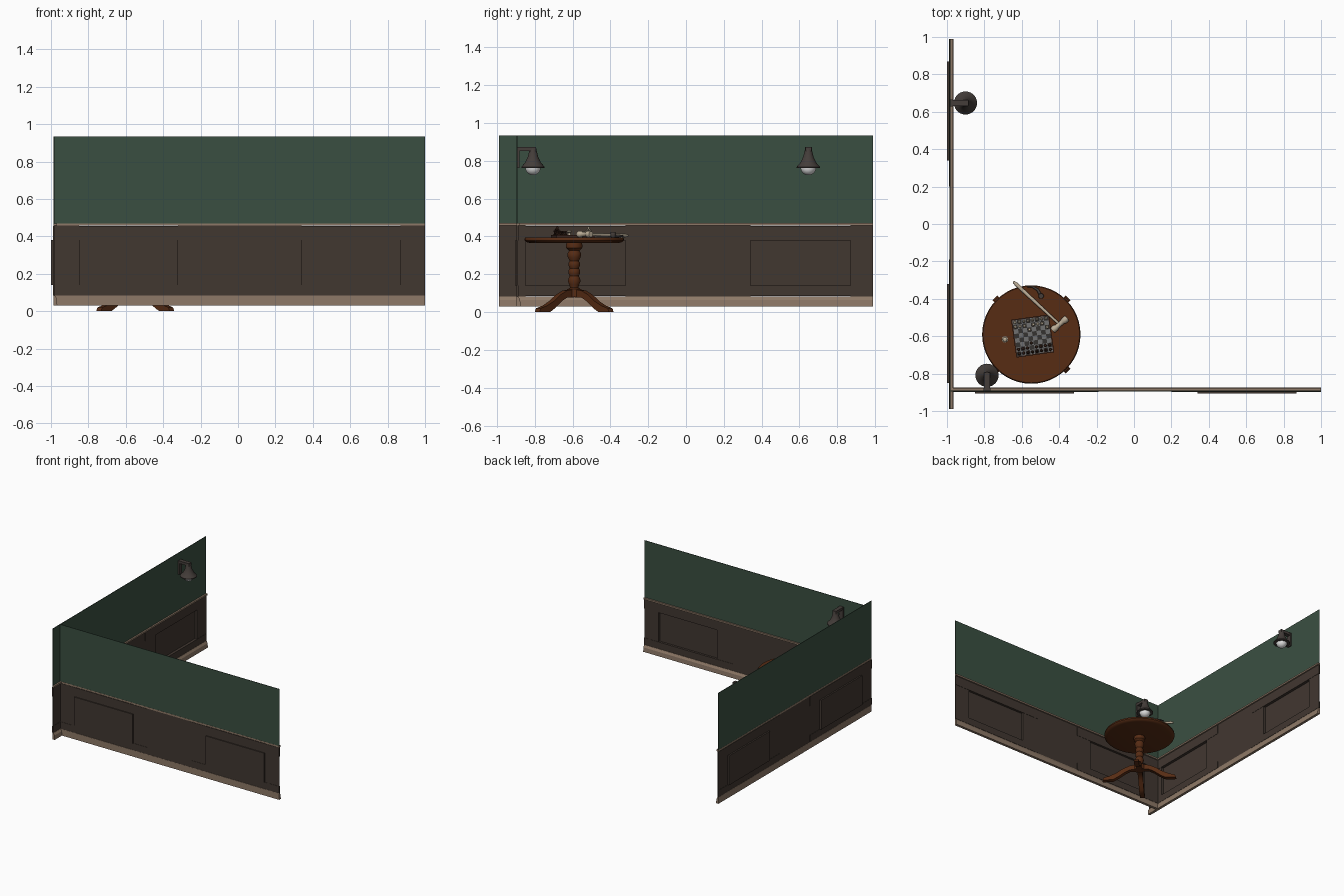
import bpy, bmesh, math, random
from mathutils import Vector, Matrix

if "Cube" in bpy.data.objects:
    bpy.data.objects.remove(bpy.data.objects["Cube"])
random.seed(4)

def mat(name, r, g, b):
    m = bpy.data.materials.new(name)
    m.diffuse_color = (r, g, b, 1)
    m.use_nodes = True
    m.node_tree.nodes["Principled BSDF"].inputs["Base Color"].default_value = m.diffuse_color
    return m

GREEN = mat("green_wall", 0.042, 0.078, 0.053)
PANEL = mat("dark_wainscot", 0.053, 0.038, 0.030)
TRIM = mat("tan_trim", 0.27, 0.19, 0.135)
WOOD = mat("mahogany", 0.095, 0.025, 0.007)
METAL = mat("lamp_metal", 0.058, 0.047, 0.042)
BULB = mat("bulb_white", 0.75, 0.75, 0.75)
IVORY = mat("ivory", 0.50, 0.42, 0.31)
DSQ = mat("dark_square", 0.035, 0.032, 0.03)
LSQ = mat("grey_square", 0.16, 0.16, 0.16)
DARK = mat("dark_piece", 0.045, 0.018, 0.010)

def finish(bm, name, mats, smooth=False):
    bmesh.ops.recalc_face_normals(bm, faces=bm.faces[:])
    me = bpy.data.meshes.new(name)
    bm.to_mesh(me)
    bm.free()
    for m in mats:
        me.materials.append(m)
    ob = bpy.data.objects.new(name, me)
    bpy.context.collection.objects.link(ob)
    if smooth:
        bpy.ops.object.select_all(action='DESELECT')
        ob.select_set(True)
        bpy.context.view_layer.objects.active = ob
        bpy.ops.object.shade_smooth_by_angle(angle=math.radians(40))
    return ob

def add_box(bm, lo, hi, M=Matrix.Identity(4)):
    lo, hi = Vector(lo), Vector(hi)
    S = Matrix.Diagonal(((hi - lo).x, (hi - lo).y, (hi - lo).z, 1))
    return bmesh.ops.create_cube(bm, size=1, matrix=M @ Matrix.Translation((lo + hi) / 2) @ S)['verts']

def add_lathe(bm, prof, M=Matrix.Identity(4), n=24):
    rings = []
    for r, z in prof:
        rings.append([bm.verts.new(M @ Vector((r * math.cos(2 * math.pi * i / n),
                                               r * math.sin(2 * math.pi * i / n), z))) for i in range(n)])
    for a, b in zip(rings, rings[1:]):
        for i in range(n):
            bm.faces.new((a[i], a[(i + 1) % n], b[(i + 1) % n], b[i]))
    bm.faces.new(rings[0])
    bm.faces.new(rings[-1])

def lathe(name, prof, m, M=Matrix.Identity(4), n=24):
    bm = bmesh.new()
    add_lathe(bm, prof, M, n)
    return finish(bm, name, [m], True)

def tube(name, pts, radii, m):
    cu = bpy.data.curves.new(name, 'CURVE')
    cu.dimensions = '3D'
    cu.bevel_depth = 1
    cu.bevel_resolution = 2
    cu.use_fill_caps = True
    s = cu.splines.new('POLY')
    s.points.add(len(pts) - 1)
    for p, c, r in zip(s.points, pts, radii):
        p.co = (*c, 1)
        p.radius = r
    cu.materials.append(m)
    ob = bpy.data.objects.new(name, cu)
    bpy.context.collection.objects.link(ob)

# Walls in (length, depth, height) coordinates; depth is positive into the room
PX = ((-0.85, -0.32), (0.34, 0.87))
def wall(tag, M, u0, u1):
    bm = bmesh.new()
    add_box(bm, (u0, -0.002, 0.465), (u1, 0.002, 0.935), M)
    finish(bm, tag + "_upper_wall", [GREEN])
    # stiles and rails
    bm = bmesh.new()
    for a, b in ((u0, PX[0][0]), (PX[0][1], PX[1][0]), (PX[1][1], u1)):
        add_box(bm, (a, -0.002, 0.08), (b, 0.004, 0.458), M)
    for a, b in ((u0, -0.19), (0.20, u1)):
        for z0, z1 in ((0.085, 0.14), (0.38, 0.455)):
            add_box(bm, (a, -0.004, z0), (b, 0.006, z1), M)
    finish(bm, tag + "_wainscot_frame", [PANEL])
    # recessed panels, open to the room
    bm = bmesh.new()
    for a, b in PX:
        vs = add_box(bm, (a, -0.012, 0.14), (b, 0.004, 0.38), M)
        inv = M.inverted()
        inner = [f for f in {f for v in vs for f in v.link_faces}
                 if all((inv @ v.co).y > 0 for v in f.verts)]
        bmesh.ops.delete(bm, geom=inner, context='FACES_ONLY')
    finish(bm, tag + "_recessed_panels", [PANEL])
    # chair rail and skirting board
    bm = bmesh.new()
    add_box(bm, (u0, -0.003, 0.457), (u1, 0.015, 0.470), M)
    prof = ((-0.003, 0.03), (0.018, 0.03), (0.016, 0.065), (0.006, 0.083), (-0.003, 0.083))
    ends = [[bm.verts.new(M @ Vector((u, d, z))) for d, z in prof] for u in (u0, u1)]
    for i in range(5):
        j = (i + 1) % 5
        bm.faces.new((ends[0][i], ends[0][j], ends[1][j], ends[1][i]))
    for e in ends:
        bm.faces.new(e)
    finish(bm, tag + "_rail_and_skirting", [TRIM])

SWAP = Matrix(((0, 1, 0, 0), (1, 0, 0, 0), (0, 0, 1, 0), (0, 0, 0, 1)))
wall("front", Matrix.Translation((0, -0.893, 0)), -0.982, 1.0)
wall("left", Matrix.Translation((-0.984, 0, 0)) @ SWAP, -0.99, 0.99)
# outermost panel backs reach x = -1
bpy.data.objects["left_recessed_panels"].location.x = -0.004

# Wall lamps
def lamp(tag, x, y, ang, reach):
    M = Matrix.Translation((x, y, 0)) @ Matrix.Rotation(ang, 4, 'Z')
    lathe(tag + "_lamp_shade", ((0.062, 0.762), (0.062, 0.768), (0.042, 0.79), (0.028, 0.82),
                                (0.019, 0.855), (0.017, 0.866)), METAL, M)
    lathe(tag + "_lamp_bulb", [(0.041 * math.cos(t * math.pi / 14), 0.764 - 0.040 * math.sin(t * math.pi / 14))
                               for t in range(7)] + [(0.002, 0.724)], BULB, M)
    bm = bmesh.new()
    add_box(bm, (-reach, -0.016, 0.852), (0.016, 0.016, 0.873), M)
    add_box(bm, (-reach, -0.018, 0.762), (-reach + 0.012, 0.018, 0.873), M)
    finish(bm, tag + "_lamp_arm", [METAL])

lamp("left", -0.901, 0.647, 0, 0.082)
lamp("front", -0.786, -0.809, math.pi / 2, 0.083)

# Round pedestal table
T = Matrix.Translation((-0.549, -0.591, 0))
lathe("table_top", ((0.235, 0.366), (0.255, 0.371), (0.263, 0.380), (0.263, 0.388), (0.258, 0.395)), WOOD, T, 48)
lathe("table_column", ((0.036, 0.08), (0.036, 0.12), (0.022, 0.13), (0.026, 0.145), (0.034, 0.165), (0.028, 0.185),
                       (0.024, 0.19), (0.031, 0.205), (0.031, 0.22), (0.024, 0.232), (0.030, 0.245), (0.030, 0.26),
                       (0.024, 0.27), (0.034, 0.29), (0.036, 0.31), (0.027, 0.325), (0.042, 0.338), (0.044, 0.352),
                       (0.040, 0.368)), WOOD, T)
bm = bmesh.new()
add_box(bm, (-0.038, -0.038, 0.08), (0.038, 0.038, 0.122), T)
finish(bm, "column_block", [WOOD])
upper = ((0.02, 0.120), (0.07, 0.114), (0.12, 0.092), (0.17, 0.058), (0.22, 0.034), (0.268, 0.020), (0.277, 0.0))
lower = ((0.02, 0.078), (0.07, 0.078), (0.11, 0.058), (0.15, 0.028), (0.18, 0.010), (0.20, 0.0), (0.24, 0.0))
for k in range(4):
    M = T @ Matrix.Rotation(math.pi / 4 + k * math.pi / 2, 4, 'Z')
    bm = bmesh.new()
    rows = [[bm.verts.new(M @ Vector((p[0], s * 0.018, p[1]))) for p, s in ((a, 1), (a, -1), (b, -1), (b, 1))]
            for a, b in zip(upper, lower)]
    for a, b in zip(rows, rows[1:]):
        for i in range(4):
            bm.faces.new((a[i], a[(i + 1) % 4], b[(i + 1) % 4], b[i]))
    bm.faces.new(rows[0])
    bm.faces.new(rows[-1])
    finish(bm, "table_leg_%d" % (k + 1), [WOOD], True)

# Chequered board
B = Matrix.Translation((-0.542, -0.599, 0)) @ Matrix.Rotation(math.radians(8), 4, 'Z')
bm = bmesh.new()
add_box(bm, (-0.102, -0.102, 0.394), (0.102, 0.102, 0.407), B)
finish(bm, "board_base", [DARK])
bm = bmesh.new()
bmesh.ops.create_grid(bm, x_segments=8, y_segments=8, size=0.096)
for f in bm.faces:
    c = f.calc_center_median()
    f.material_index = (math.floor(c.x / 0.024) + math.floor(c.y / 0.024)) % 2
bm.transform(B @ Matrix.Translation((0, 0, 0.4078)))
finish(bm, "board_squares", [DSQ, LSQ])

# Game pieces, a few already advanced
def piece_profile(h, r):
    return ((r, 0), (r, 0.15 * h), (0.5 * r, 0.3 * h), (0.4 * r, 0.6 * h), (0.75 * r, 0.7 * h),
            (0.7 * r, 0.88 * h), (0.15 * r, h))
BACK = (0.026, 0.030, 0.034, 0.040, 0.046, 0.034, 0.030, 0.026)
for tag, m, home, step in (("dark", DARK, 0, 1), ("light", IVORY, 7, -1)):
    bm = bmesh.new()
    for c in range(8):
        for row, h in ((home, BACK[c]), (home + step * random.choice((1, 1, 2)), 0.022)):
            P = B @ Matrix.Translation((-0.084 + c * 0.024, -0.084 + row * 0.024, 0.4075))
            add_lathe(bm, piece_profile(h, 0.0085), P, 10)
    finish(bm, tag + "_pieces", [m], True)
lathe("captured_piece", piece_profile(0.04, 0.017), IVORY, Matrix.Translation((-0.69, -0.617, 0.395)), 14)

# Ivory mallet lying on the table
H = (Matrix.Translation((-0.397, -0.536, 0.412)) @ Matrix.Rotation(math.radians(40), 4, 'Z')
     @ Matrix.Rotation(math.pi / 2, 4, 'Y'))
lathe("mallet_head", ((0.015, -0.052), (0.018, -0.046), (0.018, -0.026), (0.013, -0.02), (0.013, 0.02),
                      (0.018, 0.026), (0.018, 0.046), (0.015, 0.052)), IVORY, H, 16)
tube("mallet_handle", ((-0.40, -0.535, 0.411), (-0.52, -0.424, 0.408), (-0.63, -0.322, 0.405), (-0.645, -0.308, 0.405)),
     (0.007, 0.009, 0.010, 0.006), IVORY)

# Small dark curved pipe
tube("pipe_stem", ((-0.57, -0.335, 0.402), (-0.545, -0.335, 0.402), (-0.515, -0.352, 0.403), (-0.497, -0.385, 0.404)),
     (0.004, 0.005, 0.007, 0.009), METAL)
lathe("pipe_bowl", ((0.010, 0.395), (0.014, 0.402), (0.015, 0.42), (0.013, 0.424)), METAL,
      Matrix.Translation((-0.497, -0.385, 0)), 14)
